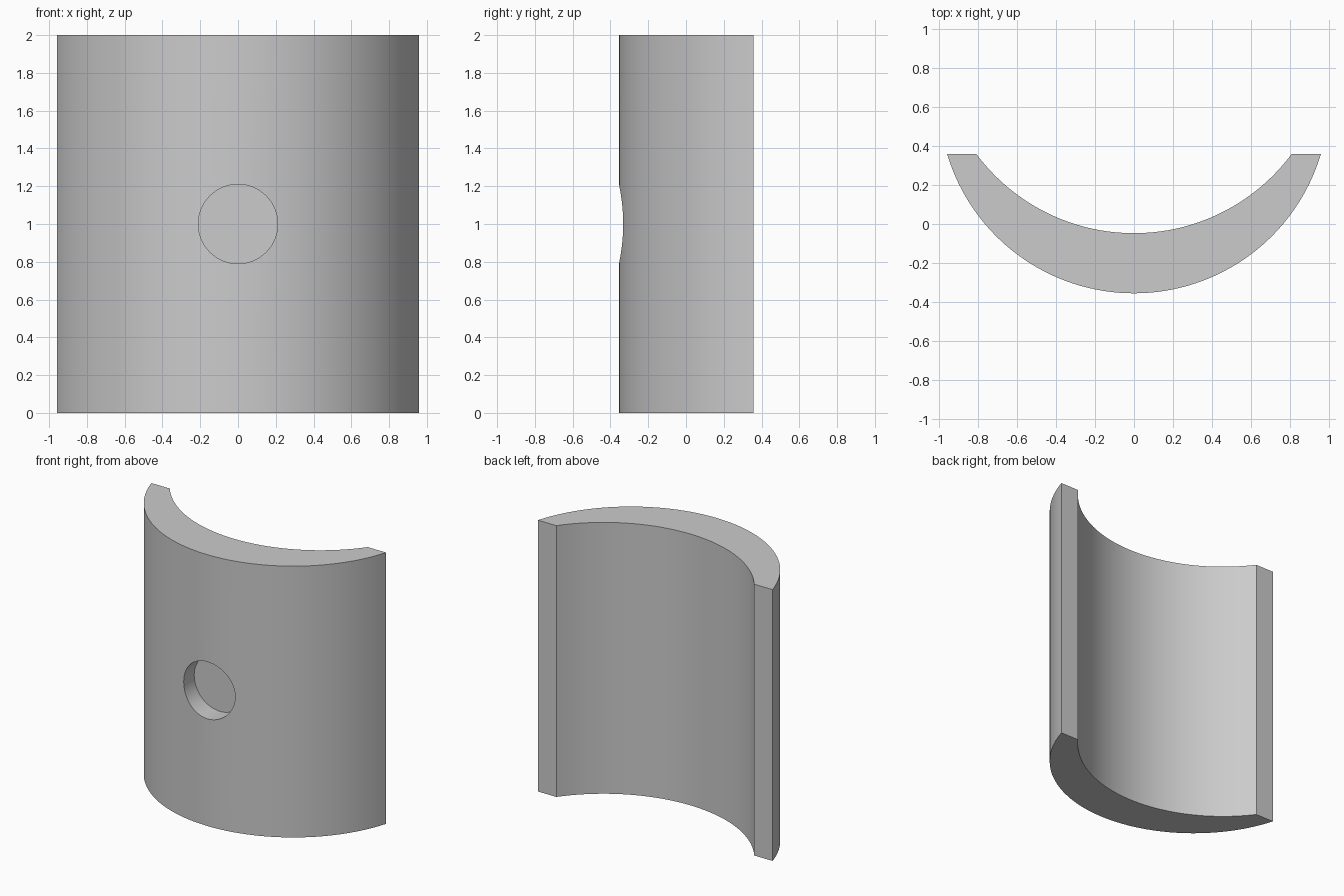
import bpy, bmesh, math
from mathutils import Matrix

cube = bpy.data.objects.get("Cube")
if cube:
    bpy.data.objects.remove(cube, do_unlink=True)

HEIGHT, BACK_Y, STEPS = 2.0, 0.358, 64
HOLE_RADIUS, HOLE_FLOOR_Y = 0.21, -0.21

# Single neutral grey
grey = bpy.data.materials.new("plain_grey")
grey.use_nodes = True
grey.diffuse_color = (0.6, 0.6, 0.6, 1)
grey.node_tree.nodes["Principled BSDF"].inputs["Base Color"].default_value = (0.6, 0.6, 0.6, 1)


def arc(half_width, front_y):
    """Points of a circular arc from -x to +x, bulging to the front."""
    rise = BACK_Y - front_y
    radius = (half_width ** 2 + rise ** 2) / (2 * rise)
    half = math.asin(half_width / radius)
    angles = [half * (2 * i / STEPS - 1) for i in range(STEPS + 1)]
    return [(radius * math.sin(a), front_y + radius * (1 - math.cos(a))) for a in angles]


def make_object(name, bm):
    bmesh.ops.recalc_face_normals(bm, faces=bm.faces)
    mesh = bpy.data.meshes.new(name)
    bm.to_mesh(mesh)
    bm.free()
    mesh.materials.append(grey)
    obj = bpy.data.objects.new(name, mesh)
    bpy.context.collection.objects.link(obj)
    return obj


# Curved shell: crescent profile extruded upward
bm = bmesh.new()
profile = arc(0.957, -0.355) + arc(0.807, -0.047)[::-1]
base = bm.faces.new([bm.verts.new((x, y, 0)) for x, y in profile])
top = bmesh.ops.extrude_face_region(bm, geom=[base], use_keep_orig=True)["geom"]
bmesh.ops.translate(bm, vec=(0, 0, HEIGHT),
                    verts=[v for v in top if isinstance(v, bmesh.types.BMVert)])
shell = make_object("curved_shell", bm)

# Blind round hole in the front
bm = bmesh.new()
depth = 0.4
place = Matrix.Translation((0, HOLE_FLOOR_Y - depth / 2, HEIGHT / 2)) @ Matrix.Rotation(math.pi / 2, 4, 'X')
bmesh.ops.create_cone(bm, cap_ends=True, segments=64, radius1=HOLE_RADIUS,
                      radius2=HOLE_RADIUS, depth=depth, matrix=place)
cutter = make_object("hole_cutter", bm)
cutter.hide_render = True

cut = shell.modifiers.new("front_hole", 'BOOLEAN')
cut.operation, cut.solver, cut.object = 'DIFFERENCE', 'EXACT', cutter

bpy.ops.object.select_all(action='DESELECT')
shell.select_set(True)
bpy.context.view_layer.objects.active = shell
bpy.ops.object.modifier_apply(modifier=cut.name)
bpy.data.objects.remove(cutter, do_unlink=True)
bpy.ops.object.shade_smooth_by_angle(angle=math.radians(30))
